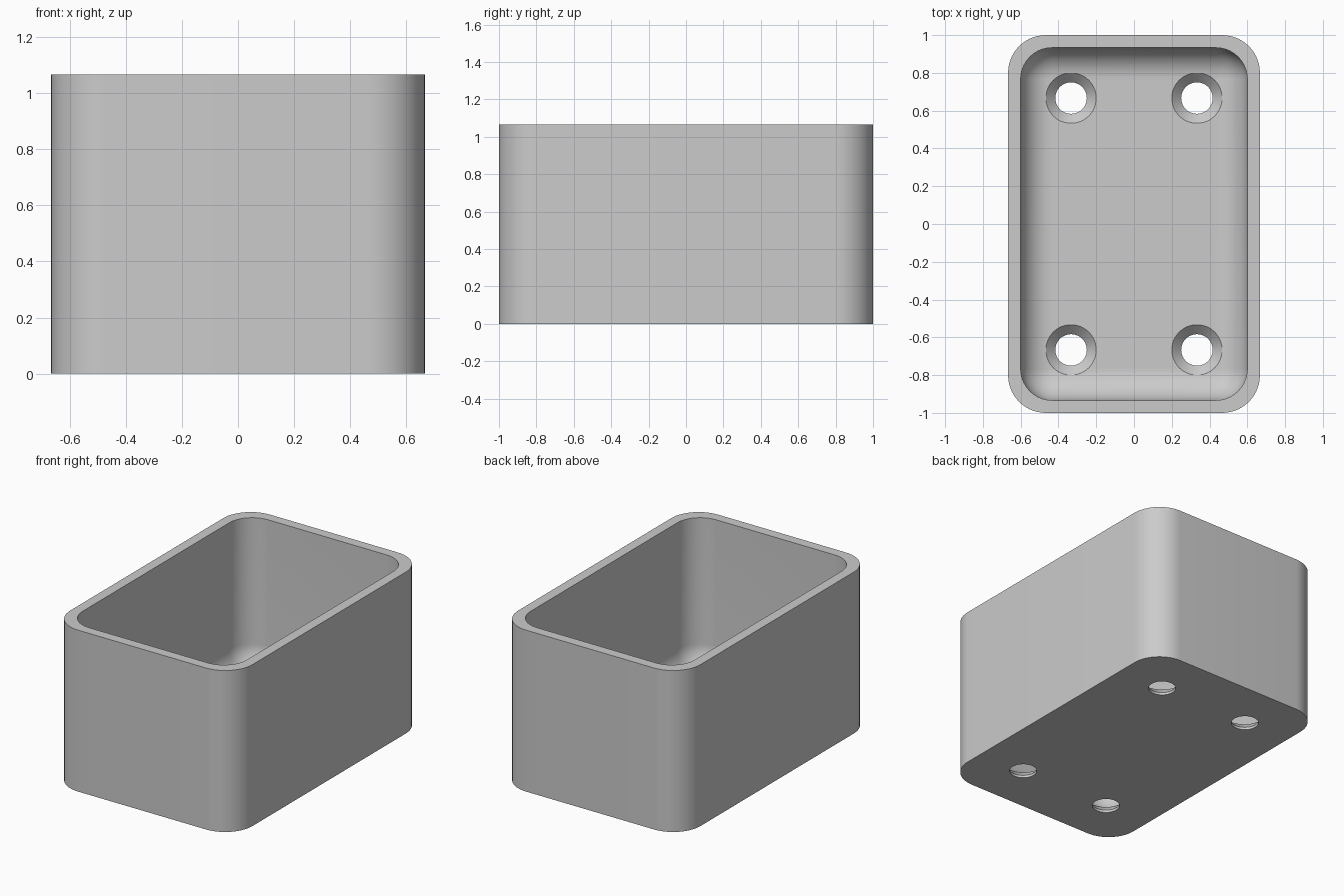
import bpy, bmesh, math

cube = bpy.data.objects.get("Cube")
if cube:
    bpy.data.objects.remove(cube, do_unlink=True)

# Sizes
U = 1 / 30
HALF_X, HALF_Y, HEIGHT = 20 * U, 30 * U, 32 * U
WALL, OUTER_R, INNER_R = 2 * U, 6 * U, 5 * U
STEPS = 14

grey = bpy.data.materials.new("plain grey")
grey.use_nodes = True
grey.diffuse_color = (0.6, 0.6, 0.6, 1)
grey.node_tree.nodes["Principled BSDF"].inputs["Base Color"].default_value = (0.6, 0.6, 0.6, 1)


def rounded_rect(hx, hy, r, z):
    """Closed ring of points around a rectangle with round corners."""
    pts = []
    for q, (sx, sy) in enumerate([(1, 1), (-1, 1), (-1, -1), (1, -1)]):
        for i in range(STEPS + 1):
            a = (q + i / STEPS) * math.pi / 2
            pts.append((sx * (hx - r) + r * math.cos(a),
                        sy * (hy - r) + r * math.sin(a), z))
    return pts


def circle(cx, cy, r, z, n=48):
    return [(cx + r * math.cos(2 * math.pi * i / n),
             cy + r * math.sin(2 * math.pi * i / n), z) for i in range(n)]


def skin(bm, rings):
    """Join rings of points into a closed solid with capped ends."""
    loops = [[bm.verts.new(p) for p in ring] for ring in rings]
    for a, b in zip(loops, loops[1:]):
        for i in range(len(a)):
            j = (i + 1) % len(a)
            bm.faces.new((a[i], a[j], b[j], b[i]))
    bm.faces.new(loops[0][::-1])
    bm.faces.new(loops[-1])


def make_object(name, bm):
    bmesh.ops.remove_doubles(bm, verts=bm.verts, dist=1e-5)
    bmesh.ops.recalc_face_normals(bm, faces=bm.faces)
    mesh = bpy.data.meshes.new(name)
    bm.to_mesh(mesh)
    bm.free()
    mesh.materials.append(grey)
    obj = bpy.data.objects.new(name, mesh)
    bpy.context.collection.objects.link(obj)
    return obj


# Open box: outer wall, rim, inner wall, then a round fillet into the floor
rings = [rounded_rect(HALF_X, HALF_Y, OUTER_R, z) for z in (0, HEIGHT)]
ix, iy = HALF_X - WALL, HALF_Y - WALL
rings.append(rounded_rect(ix, iy, INNER_R, HEIGHT))
for i in range(STEPS + 1):
    a = i / STEPS * math.pi / 2
    inset = INNER_R * (1 - math.cos(a))
    rings.append(rounded_rect(ix - inset, iy - inset, INNER_R - inset,
                              WALL + INNER_R * (1 - math.sin(a))))
bm = bmesh.new()
skin(bm, rings)
box = make_object("open_box", bm)

# Countersunk screw holes through the floor
hole, sink = 2.5 * U, 4 * U
bm = bmesh.new()
for x in (-10 * U, 10 * U):
    for y in (-20 * U, 20 * U):
        skin(bm, [circle(x, y, r, z) for r, z in
                  ((hole, -U), (hole, WALL / 4), (sink, WALL), (sink, 2 * WALL))])
cutter = make_object("screw_hole_cutter", bm)
cutter.hide_render = True

cut = box.modifiers.new("screw holes", 'BOOLEAN')
cut.operation, cut.solver, cut.object = 'DIFFERENCE', 'EXACT', cutter
bpy.ops.object.select_all(action='DESELECT')
box.select_set(True)
bpy.context.view_layer.objects.active = box
bpy.ops.object.modifier_apply(modifier=cut.name)
bpy.data.objects.remove(cutter, do_unlink=True)

# Smooth rounds, crisp rim and hole edges
bpy.ops.object.shade_smooth_by_angle(angle=math.radians(30))
